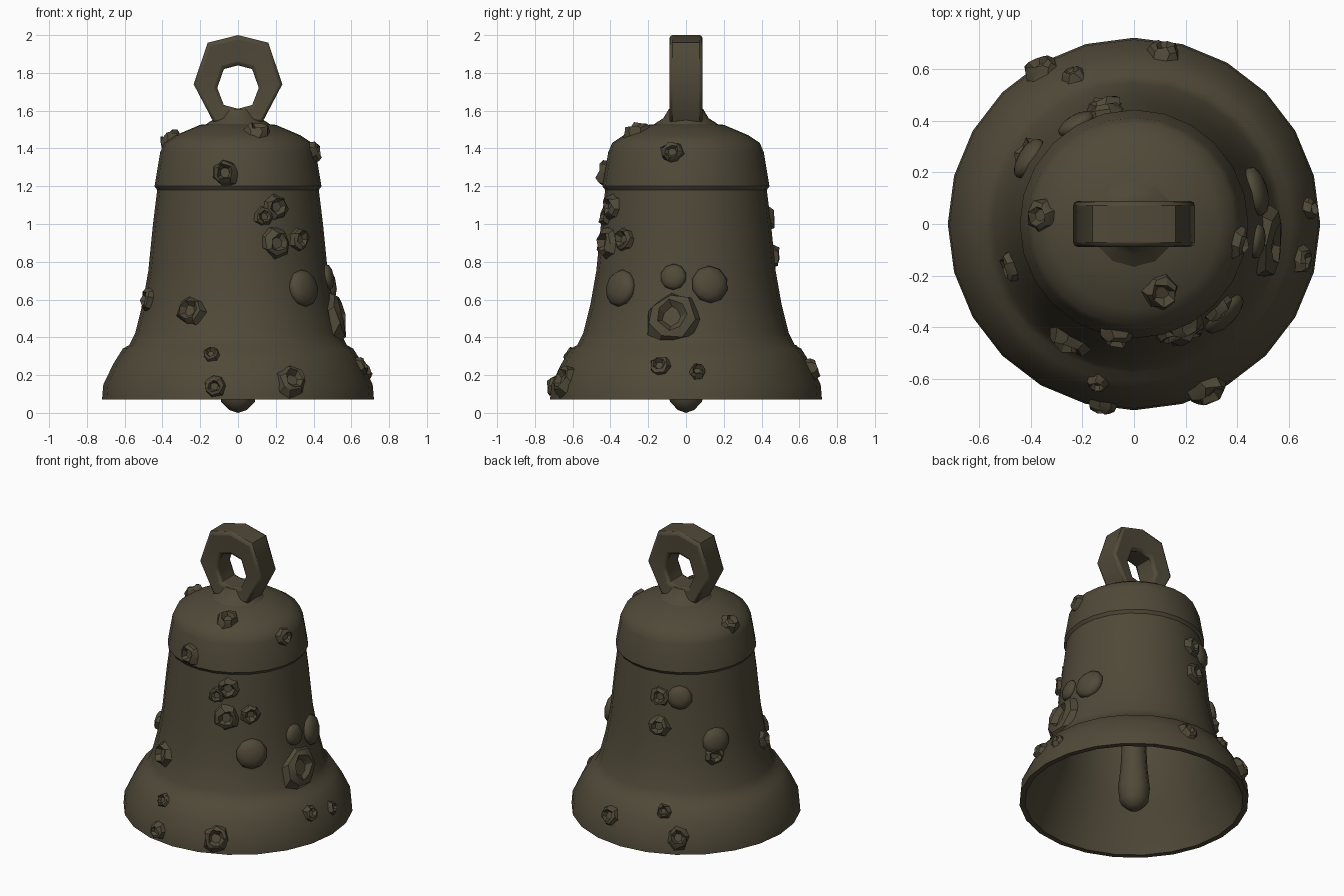
import bpy, bmesh, math, random
from mathutils import Vector, Matrix

if "Cube" in bpy.data.objects:
    bpy.data.objects.remove(bpy.data.objects["Cube"])

random.seed(7)
bronze = bpy.data.materials.new("dark_olive_bronze")
bronze.diffuse_color = (0.080, 0.067, 0.040, 1)
bronze.use_nodes = True
bronze.node_tree.nodes["Principled BSDF"].inputs["Base Color"].default_value = bronze.diffuse_color


def finish(bm, name, angle=40):
    bmesh.ops.remove_doubles(bm, verts=bm.verts, dist=0.0001)
    bmesh.ops.recalc_face_normals(bm, faces=bm.faces)
    me = bpy.data.meshes.new(name)
    bm.to_mesh(me)
    bm.free()
    me.materials.append(bronze)
    me.shade_smooth()
    me.set_sharp_from_angle(angle=math.radians(angle))
    ob = bpy.data.objects.new(name, me)
    bpy.context.collection.objects.link(ob)
    return ob


def lathe(name, profile, n=24, angle=40):
    """Revolve (radius, height) points; radius 0 makes a pole."""
    bm = bmesh.new()
    rings = []
    for r, z in profile:
        if r == 0:
            rings.append([bm.verts.new((0, 0, z))] * n)
        else:
            rings.append([bm.verts.new((r * math.cos(2 * math.pi * i / n),
                                        r * math.sin(2 * math.pi * i / n), z)) for i in range(n)])
    for a, b in zip(rings, rings[1:]):
        for i in range(n):
            j = (i + 1) % n
            vs = list(dict.fromkeys([a[i], a[j], b[j], b[i]]))
            if len(vs) > 2:
                bm.faces.new(vs)
    return finish(bm, name, angle)


# Bell shell: outer profile from lip to crown, then inner wall
outer = [(0.72, 0.07), (0.713, 0.15), (0.66, 0.26), (0.61, 0.34), (0.575, 0.36),
         (0.545, 0.42), (0.505, 0.58), (0.475, 0.75), (0.45, 1.0), (0.428, 1.18),
         (0.442, 1.2), (0.412, 1.38), (0.39, 1.43), (0.33, 1.47), (0.2, 1.525)]
inner = [(0, 1.42), (0.28, 1.41), (0.36, 1.36), (0.39, 1.18), (0.43, 0.75),
         (0.5, 0.45), (0.57, 0.33), (0.685, 0.07), (0.72, 0.07)]
lathe("bell_shell", outer + [(0, 1.545)] + inner)

# Collar under the hanging ring
lathe("ring_collar", [(0.19, 1.5), (0.16, 1.535), (0.12, 1.56), (0.09, 1.61), (0, 1.61)], 12)

# Clapper
lathe("clapper", [(0, 0), (0.045, 0.015), (0.09, 0.06), (0.1, 0.16), (0.085, 0.3),
                  (0.07, 0.6), (0.05, 1.0), (0.045, 1.42)], 10, 60)

# Hanging ring: eight-sided loop with a squared, slightly rounded section
half_out = [(0, 2.0), (0.16, 1.96), (0.235, 1.74), (0.13, 1.54), (0, 1.53)]
half_in = [(0, 1.84), (0.075, 1.82), (0.11, 1.72), (0.075, 1.63), (0, 1.61)]


def mirrored(half):
    return half + [(-x, z) for x, z in half[-2:0:-1]]


bm = bmesh.new()
loops = []
for pts, y in ((half_out, -0.09), (half_in, -0.08), (half_in, 0.08), (half_out, 0.09)):
    loops.append([bm.verts.new((x, y, z)) for x, z in mirrored(pts)])
for k in range(4):
    a, b = loops[k], loops[(k + 1) % 4]
    for i in range(8):
        j = (i + 1) % 8
        bm.faces.new((a[i], a[j], b[j], b[i]))
ring = finish(bm, "hanging_ring", 50)
bev = ring.modifiers.new("rounded_edges", "BEVEL")
bev.width = 0.018
bev.segments = 2
bev.limit_method = 'ANGLE'
bev.angle_limit = math.radians(70)


# Encrustations sitting on the outer surface
def surface_frame(deg, z):
    for (r0, z0), (r1, z1) in zip(outer, outer[1:]):
        if z0 <= z <= z1:
            r = r0 + (r1 - r0) * (z - z0) / (z1 - z0)
            slope = Vector((z1 - z0, 0, r0 - r1)).normalized()
            break
    m = Matrix.Rotation(math.radians(deg), 4, 'Z')
    n = m @ slope
    return Matrix.Translation(m @ Vector((r, 0, z))) @ n.to_track_quat('Z', 'Y').to_matrix().to_4x4()


def barnacle(bm, deg, z, size):
    """Ragged crater with a sunken middle."""
    m, n = surface_frame(deg, z), 7
    rings = []
    for r, h in ((1.0, -0.25), (0.82, 0.3), (0.58, 0.48), (0.35, 0.1)):
        ring_verts = []
        for i in range(n):
            t = 2 * math.pi * (i + random.uniform(-.25, .25)) / n
            rr = size * r * random.uniform(0.85, 1.1)
            hh = min(size, 0.09) * h * random.uniform(0.6, 1.2)
            ring_verts.append(bm.verts.new(m @ Vector((rr * math.cos(t), rr * math.sin(t), hh))))
        rings.append(ring_verts)
    for a, b in zip(rings, rings[1:]):
        for i in range(n):
            j = (i + 1) % n
            bm.faces.new((a[i], a[j], b[j], b[i]))
    bm.faces.new(rings[-1])
    bm.faces.new(rings[0][::-1])


barnacles = [(-63, 1.09, 0.08), (-72, 1.04, 0.06), (-64, 0.9, 0.09), (-45, 0.92, 0.07),
             (-119, 0.54, 0.09), (-103, 0.31, 0.05), (-66, 0.17, 0.09), (-99, 1.27, 0.08),
             (-68, 1.49, 0.08), (175, 1.45, 0.07), (-10, 1.38, 0.065), (-8, 0.51, 0.15),
             (-12, 0.25, 0.06), (104, 1.03, 0.07), (104, 0.83, 0.08), (80, 0.23, 0.07),
             (-100, 0.14, 0.06), (121, 0.18, 0.08), (199, 0.6, 0.07), (5, 0.22, 0.05),
             (146, 0.64, 0.07), (112, 0.32, 0.05)]
bm = bmesh.new()
for b in barnacles:
    barnacle(bm, *b)
finish(bm, "barnacles", 30)

# Smooth rounded lumps
bm = bmesh.new()
for deg, z, size in ((-45, 0.66, 0.1), (15, 0.68, 0.1), (120, 1.03, 0.08), (148, 0.73, 0.09),
                     (-8, 0.72, 0.07)):
    bmesh.ops.create_icosphere(bm, subdivisions=2, radius=size,
                               matrix=surface_frame(deg, z) @ Matrix.Diagonal((1, 1, 0.45, 1)))
finish(bm, "smooth_lumps", 60)
